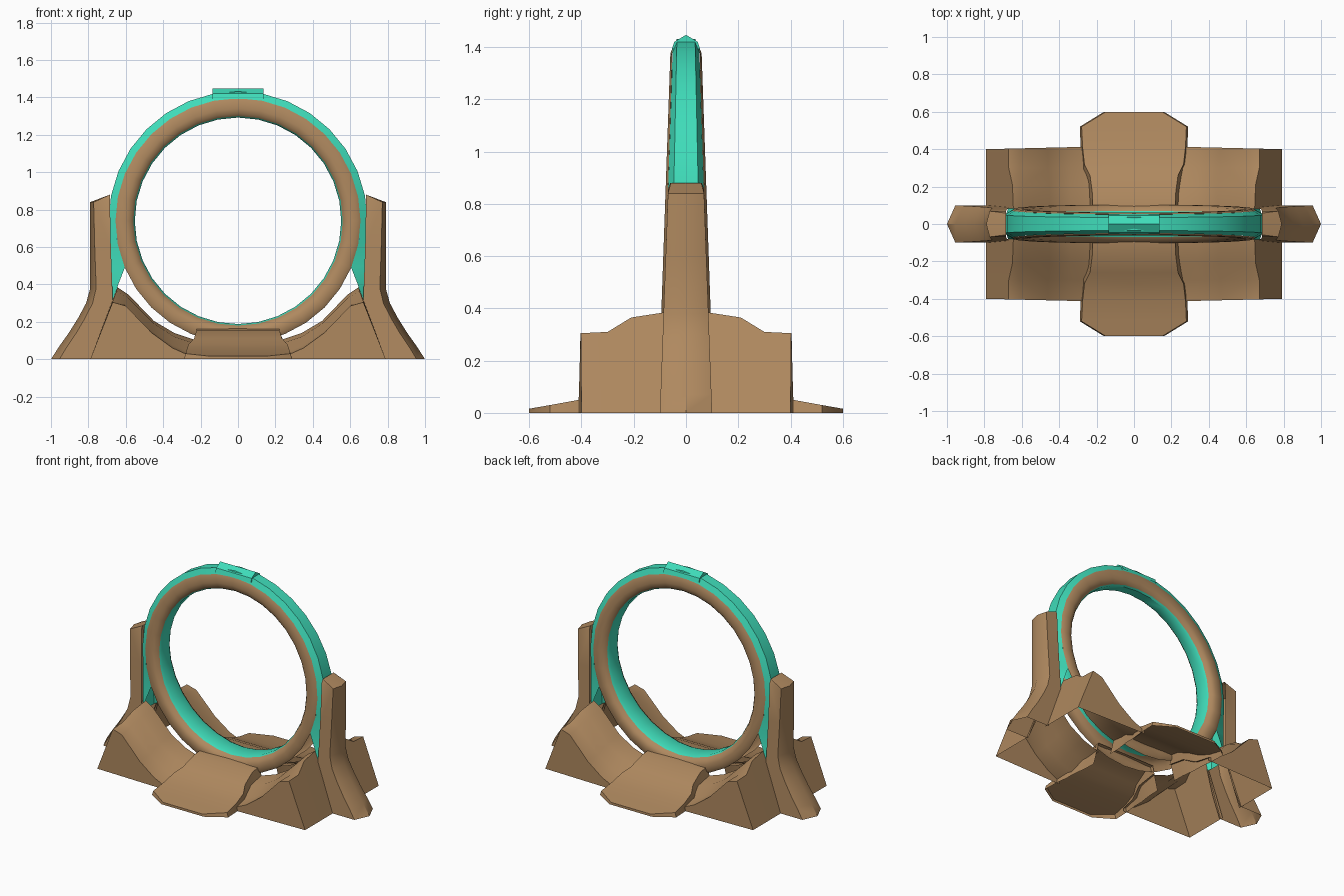
import bpy, bmesh, math
from mathutils import Vector

if "Cube" in bpy.data.objects:
    bpy.data.objects.remove(bpy.data.objects["Cube"])

CZ = 0.74   # ring centre height


def material(name, col):
    m = bpy.data.materials.new(name)
    m.diffuse_color = (*col, 1)
    m.use_nodes = True
    m.node_tree.nodes["Principled BSDF"].inputs["Base Color"].default_value = m.diffuse_color
    return m


STONE = material("brown stone", (0.43, 0.25, 0.115))
TEAL = material("teal glow", (0.05, 0.72, 0.49))


def grid_object(name, grids, mat, angle=35):
    """Each grid = (rows of points, function giving the outward direction at a face centre)."""
    bm = bmesh.new()
    for rows, outward in grids:
        vs = [[bm.verts.new(p) for p in r] for r in rows]
        faces = []
        for a, b in zip(vs, vs[1:]):
            for i in range(len(a) - 1):
                faces.append(bm.faces.new((a[i], a[i + 1], b[i + 1], b[i])))
        s = 0
        for f in faces:
            f.normal_update()
            s += f.normal.dot(outward(f.calc_center_median())) * f.calc_area()
        if s < 0:
            bmesh.ops.reverse_faces(bm, faces=faces)
    bmesh.ops.remove_doubles(bm, verts=bm.verts, dist=0.0005)
    me = bpy.data.meshes.new(name)
    bm.to_mesh(me)
    bm.free()
    me.materials.append(mat)
    ob = bpy.data.objects.new(name, me)
    bpy.context.collection.objects.link(ob)
    bpy.ops.object.select_all(action='DESELECT')
    ob.select_set(True)
    bpy.context.view_layer.objects.active = ob
    bpy.ops.object.shade_smooth_by_angle(angle=math.radians(angle))
    return ob


def away(x, y, z):
    ref = Vector((x, y, z))
    return lambda c: c - ref


def ring_w(z):   # ring half thickness shrinks with height
    return 0.108 - 0.035 * z


def revolve(profile, n=32):
    rows = []
    for i in range(n + 1):
        a = math.tau * i / n
        row = []
        for r, k in profile:
            z = CZ + r * math.sin(a)
            row.append((r * math.cos(a), k * ring_w(z), z))
        rows.append(row)
    return rows


# Stone ring faces, front and back
side = [(0.655, 0.88), (0.637, 1), (0.60, 1), (0.575, 0.92), (0.56, 0.68)]
grid_object("ring_faces",
            [(revolve([(r, k * s) for r, k in side]), lambda c: Vector((0, c.y, 0)))
             for s in (-1, 1)], STONE, 45)

# Teal band lining the inside of the ring
grid_object("ring_lining",
            [(revolve([(0.56, -0.68), (0.552, -0.5), (0.552, 0.5), (0.56, 0.68)]),
              lambda c: Vector((0, 0, CZ)) - c)], TEAL)

# Teal arch over the ring, with straight legs running down beside it
path = []   # (outer x, outer z, inner x, inner z)
legs = [(0.68, 0.30, 0.672, 0.30), (0.682, 0.40, 0.64, 0.40),
        (0.684, 0.50, 0.605, 0.49), (0.687, 0.62, 0.644, 0.62)]
path += legs
for i in range(17):
    c, s = math.cos(math.pi * i / 16), math.sin(math.pi * i / 16)
    path.append((0.692 * c, CZ + 0.692 * s, 0.653 * c, CZ + 0.653 * s))
path += [(-a, b, -c, d) for a, b, c, d in reversed(legs)]
rows = []
for ox, oz, ix, iz in path:
    w = ring_w(oz)
    rows.append([(ix, -0.88 * w, iz), (ox, -0.6 * w, oz), (ox, 0.6 * w, oz), (ix, 0.88 * w, iz)])
grid_object("arch", [(rows, away(0, 0, CZ))], TEAL)

# Teal keystone with closed ends
sec = [(-0.054, 1.392), (-0.045, 1.42), (0, 1.447), (0.045, 1.42), (0.054, 1.392)]
krows = [[(0.135 * s, 0, 1.392)] * 5 if end else [(0.135 * s, y, z) for y, z in sec]
         for s, end in ((-1, True), (-1, False), (1, False), (1, True))]
grid_object("keystone", [(krows, away(0, 0, 1.38))], TEAL)

# Flared side pillars
pillars = []
steps = [(0, 1.0, 0.78), (0.07, 0.955, 0.75), (0.14, 0.905, 0.72), (0.22, 0.855, 0.695),
         (0.30, 0.812, 0.67), (0.38, 0.79, 0.672), (0.60, 0.79, 0.68)]
for s in (-1, 1):
    rows = []
    for z, o, i in steps:
        w = 0.1 - 0.037 * z
        d = 0.045 - 0.035 * z
        rows.append([(s * x, y, z) for x, y in
                     ((i, -w), (o - d, -w), (o, 0), (o - d, w), (i, w))])
    # shoulder and sloped cap
    w = 0.069
    rows.append([(s * 0.685, -w, 0.86), (s * 0.772, -w, 0.84), (s * 0.79, 0, 0.84),
                 (s * 0.772, w, 0.84), (s * 0.685, w, 0.86)])
    rows.append([(s * 0.685, y, 0.88) for y in (-0.06, -0.058, 0, 0.058, 0.06)])
    pillars.append((rows, away(s * 0.72, 0, 0.4)))
grid_object("side_pillars", pillars, STONE, 40)

# Curved base blocks, one per corner, hollow underneath
slabs = [
    (0.08, [(0.79, 0), (0.645, 0.385), (0.585, 0.345), (0.45, 0.205), (0.34, 0.14), (0.22, 0.10)]),
    (0.21, [(0.79, 0), (0.65, 0.365), (0.59, 0.33), (0.45, 0.19), (0.34, 0.12), (0.22, 0.08)]),
    (0.30, [(0.79, 0), (0.67, 0.31), (0.61, 0.295), (0.46, 0.15), (0.35, 0.075), (0.24, 0.03)]),
    (0.40, [(0.79, 0), (0.67, 0.305), (0.60, 0.285), (0.46, 0.14), (0.35, 0.06), (0.26, 0.02)]),
]
blocks = []
for sx in (-1, 1):
    for sy in (-1, 1):
        rows = [[(sx * x, sy * (y + (0.012 * (0.79 - x) / 0.5 if y == 0.4 else 0)), z)
                 for x, z in prof] for y, prof in slabs]
        rows.append([(p[0], p[1], 0) for p in rows[-1]])
        blocks.append((rows, away(sx * 0.55, sy * 0.2, 0)))
grid_object("base_blocks", blocks, STONE, 35)

# Sloping tongues in front and behind
tongue = [(0.08, 0.22, 0.165), (0.16, 0.222, 0.155), (0.26, 0.235, 0.11), (0.32, 0.265, 0.08),
          (0.41, 0.275, 0.05), (0.52, 0.28, 0.03), (0.60, 0.15, 0.016)]
tongues = []
for s in (-1, 1):
    rows = []
    for y, h, z in tongue:
        b = h + 0.04 if y < 0.3 else h + 0.01
        rows.append([(-b, s * y, 0), (-h, s * y, z), (0, s * y, z), (h, s * y, z), (b, s * y, 0)])
    rows.append([(p[0], p[1], 0) for p in rows[-1]])
    tongues.append((rows, away(0, s * 0.3, -0.2)))
grid_object("step_tongues", tongues, STONE, 35)
